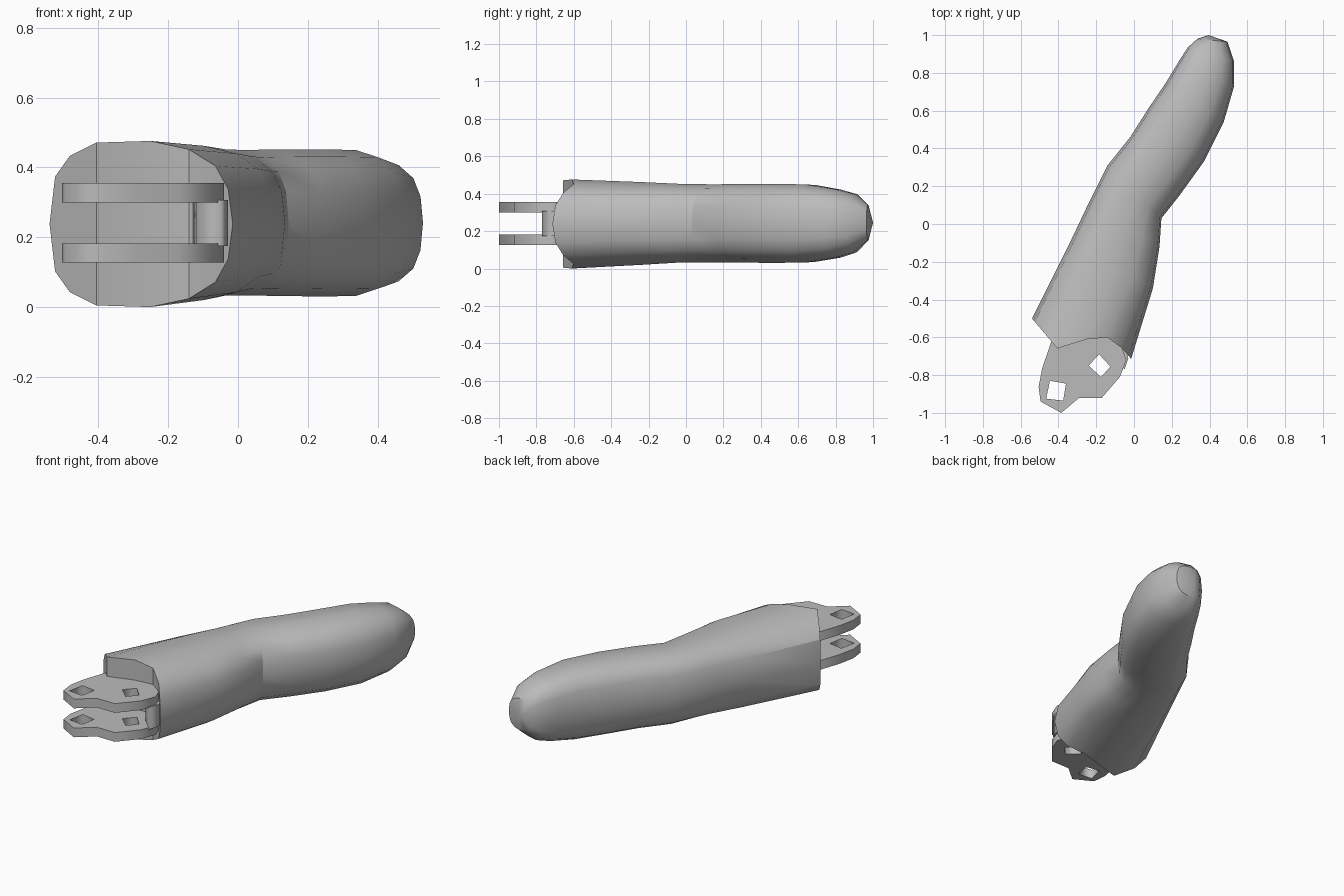
import bpy, bmesh
from math import radians

cube = bpy.data.objects.get("Cube")
if cube:
    bpy.data.objects.remove(cube, do_unlink=True)

grey = bpy.data.materials.new("plain grey")
grey.use_nodes = True
colour = (0.5, 0.5, 0.5, 1)
grey.diffuse_color = colour
grey.node_tree.nodes["Principled BSDF"].inputs["Base Color"].default_value = colour


def add_object(name, mesh):
    obj = bpy.data.objects.new(name, mesh)
    bpy.context.collection.objects.link(obj)
    mesh.materials.clear()
    mesh.materials.append(grey)
    return obj


def plate(name, outlines, bottom, top):
    """Flat plate from an outer outline followed by hole outlines."""
    curve = bpy.data.curves.new(name, "CURVE")
    curve.dimensions = "2D"
    curve.fill_mode = "BOTH"
    curve.extrude = (top - bottom) / 2
    for outline in outlines:
        spline = curve.splines.new("POLY")
        spline.points.add(len(outline) - 1)
        spline.use_cyclic_u = True
        for point, (x, y) in zip(spline.points, outline):
            point.co = (x, y, 0, 1)
    helper = bpy.data.objects.new("helper", curve)
    bpy.context.collection.objects.link(helper)
    bpy.context.view_layer.update()
    graph = bpy.context.evaluated_depsgraph_get()
    mesh = bpy.data.meshes.new_from_object(helper.evaluated_get(graph))
    bpy.data.objects.remove(helper, do_unlink=True)
    obj = add_object(name, mesh)
    obj.location.z = (top + bottom) / 2


# Rounded cross-section: upper half, mirrored for the lower half
upper = [(-1, 0), (-.94, .57), (-.78, .82), (-.49, .98), (.1, 1),
         (.52, .9), (.81, .7), (.95, .42), (1, 0)]
section = upper + [(u, -v) for u, v in upper[-2:0:-1]]

# Stations along the grip: left edge, right edge, lowest and highest z
stations = [
    ((-.54, -.5), (-.015, -.72), 0, .476),
    ((-.34, -.1), (.1, -.34), .02, .462),
    ((-.245, .1), (.135, -.12), .033, .452),
    ((-.14, .31), (.145, .03), .033, .45),
    ((-.02, .46), (.24, .15), .032, .452),
    ((.075, .61), (.37, .33), .03, .452),
    ((.17, .75), (.475, .54), .032, .45),
    ((.24, .865), (.53, .73), .055, .425),
    ((.285, .935), (.53, .86), .085, .4),
    ((.335, .98), (.495, .965), .15, .34),
]

# Front rim seen from above: a point on the left and a hollow in the middle
rim = [(-.54, -.5), (-.405, -.66), (-.25, -.61), (-.14, -.6), (-.06, -.66), (-.01, -.72)]


def rim_y(x):
    for (x0, y0), (x1, y1) in zip(rim, rim[1:]):
        if x <= x1:
            return y0 + (y1 - y0) * (x - x0) / (x1 - x0)
    return rim[-1][1]


# Grip body lofted through the stations
bm = bmesh.new()
rings = []
for index, (left, right, low, high) in enumerate(stations):
    ring = []
    for u, v in section:
        t = (u + 1) / 2
        x = left[0] + (right[0] - left[0]) * t
        y = left[1] + (right[1] - left[1]) * t
        if index == 0:
            y = rim_y(x)
        ring.append(bm.verts.new((x, y, (low + high) / 2 + v * (high - low) / 2)))
    rings.append(ring)
count = len(section)
for a, b in zip(rings, rings[1:]):
    for i in range(count):
        j = (i + 1) % count
        bm.faces.new((a[i], a[j], b[j], b[i]))

# Rounded tip
tip = bm.verts.new((.395, 1, .245))
for i in range(count):
    bm.faces.new((rings[-1][i], rings[-1][(i + 1) % count], tip))

# Folded front end in upright strips
front = rings[0]
half = len(upper) - 1
bm.faces.new((front[0], front[1], front[-1]))
for i in range(1, half - 1):
    bm.faces.new((front[i], front[i + 1], front[-i - 1], front[-i]))
bm.faces.new((front[half - 1], front[half], front[half + 1]))
bmesh.ops.recalc_face_normals(bm, faces=bm.faces)
mesh = bpy.data.meshes.new("grip_body")
bm.to_mesh(mesh)
bm.free()
body = add_object("grip_body", mesh)
bpy.ops.object.select_all(action="DESELECT")
bpy.context.view_layer.objects.active = body
body.select_set(True)
bpy.ops.object.shade_smooth_by_angle(angle=radians(30))

# Pair of hinge plates with two holes each
lug = [(-.43, -.6), (-.485, -.76), (-.505, -.86), (-.495, -.94), (-.385, -1), (-.29, -.92),
       (-.17, -.92), (-.075, -.81), (-.04, -.72), (-.07, -.64), (-.15, -.57)]
outer_hole = [(-.445, -.83), (-.36, -.845), (-.375, -.935), (-.465, -.925)]
inner_hole = [(-.185, -.69), (-.125, -.755), (-.175, -.81), (-.24, -.75)]
for name, low, high in (("lower_hinge_plate", .127, .182), ("upper_hinge_plate", .3, .355)):
    plate(name, [lug, outer_hole, inner_hole], low, high)

# Web joining the plates at the right
web = [(-.13, -.6), (-.12, -.7), (-.05, -.77), (-.03, -.71), (-.05, -.64)]
plate("hinge_web", [web], .175, .307)
